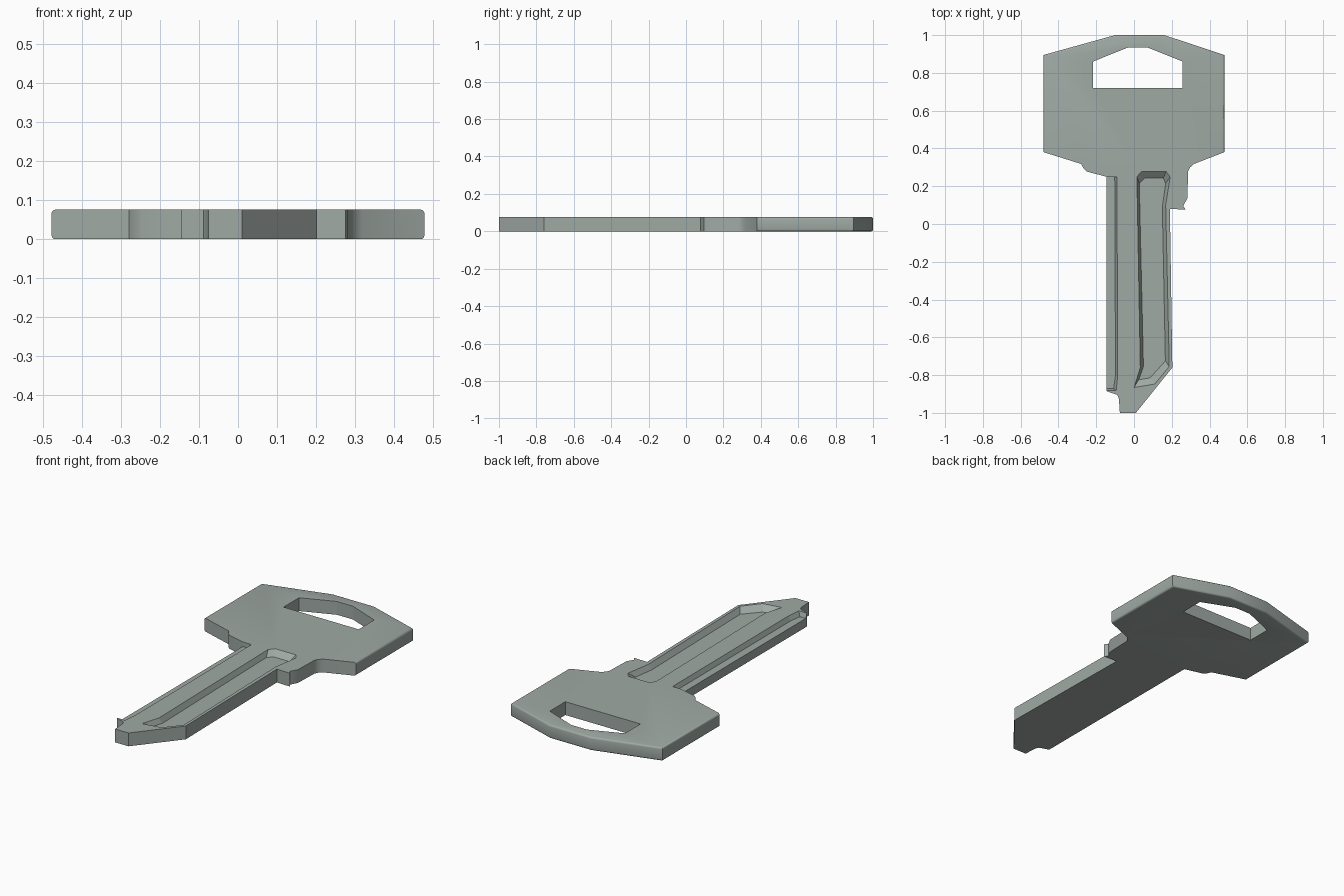
import bpy, bmesh, math

if "Cube" in bpy.data.objects:
    bpy.data.objects.remove(bpy.data.objects["Cube"])

T = 0.076  # key thickness

metal = bpy.data.materials.new("grey green metal")
metal.diffuse_color = (0.35, 0.40, 0.375, 1)
metal.use_nodes = True
metal.node_tree.nodes["Principled BSDF"].inputs["Base Color"].default_value = metal.diffuse_color


def prism(name, top, z0, z1, bottom=None, bevel_above=None):
    """Closed prism; a different bottom outline gives sloped walls."""
    bottom = bottom or top
    bm = bmesh.new()
    lo = [bm.verts.new((x, y, z0)) for x, y in bottom]
    hi = [bm.verts.new((x, y, z1)) for x, y in top]
    n = len(top)
    bm.faces.new(lo)
    bm.faces.new(hi)
    for i in range(n):
        j = (i + 1) % n
        bm.faces.new((lo[i], lo[j], hi[j], hi[i]))
    bmesh.ops.recalc_face_normals(bm, faces=bm.faces)
    if bevel_above is not None:
        rim = [e for e in bm.edges
               if all(v.co.y > bevel_above for v in e.verts)
               and abs(e.verts[0].co.z - e.verts[1].co.z) < 1e-5]
        bmesh.ops.bevel(bm, geom=rim, offset=0.01, segments=3,
                        profile=0.5, affect='EDGES')
    me = bpy.data.meshes.new(name)
    bm.to_mesh(me)
    bm.free()
    me.materials.append(metal)
    ob = bpy.data.objects.new(name, me)
    bpy.context.collection.objects.link(ob)
    return ob


def cut(target, cutter):
    m = target.modifiers.new(cutter.name, 'BOOLEAN')
    m.operation = 'DIFFERENCE'
    m.solver = 'EXACT'
    m.object = cutter
    cutter.hide_render = True
    cutter.hide_set(True)


# Whole key outline: bow, shoulder tab, blade, tip
outline = [
    (-0.10, 1.0), (-0.478, 0.895), (-0.478, 0.38), (-0.28, 0.318),
    (-0.268, 0.295), (-0.248, 0.277), (-0.145, 0.25), (-0.145, -0.885),
    (-0.088, -0.905), (-0.08, -0.925), (-0.075, -1.0), (0.01, -1.0),
    (0.203, -0.76), (0.19, 0.08), (0.275, 0.076), (0.26, 0.095),
    (0.282, 0.135), (0.287, 0.28), (0.297, 0.3), (0.318, 0.318),
    (0.478, 0.38), (0.478, 0.895), (0.16, 1.0)]
key = prism("key_body", outline, 0, T, bevel_above=0.35)

# Smooth only the rounded bow edge
bpy.context.view_layer.objects.active = key
key.select_set(True)
bpy.ops.object.shade_smooth_by_angle(angle=math.radians(32))

# Key ring hole
cut(key, prism("ring_hole_cutter", [
    (-0.217, 0.72), (0.257, 0.72), (0.257, 0.86), (0.07, 0.935),
    (-0.03, 0.935), (-0.217, 0.86)], -0.1, 0.2))

# Main blade groove with sloped walls
cut(key, prism("main_groove_cutter", [
    (0.015, 0.25), (0.04, 0.279), (0.17, 0.279), (0.192, 0.25),
    (0.168, 0.10), (0.187, -0.755), (0.11, -0.848), (0.0, -0.866),
    (0.033, -0.76)], 0.047, T + 0.0005, bottom=[
    (0.028, 0.215), (0.056, 0.243), (0.155, 0.243), (0.168, 0.215),
    (0.15, 0.09), (0.166, -0.725), (0.085, -0.815), (0.025, -0.825),
    (0.05, -0.755)]))

# Step along the left edge of the blade
cut(key, prism("side_step_cutter", [
    (-0.2, 0.25), (-0.09, 0.25), (-0.086, -0.80), (-0.094, -0.882),
    (-0.2, -0.882)], 0.05, T + 0.0005, bottom=[
    (-0.2, 0.25), (-0.102, 0.25), (-0.098, -0.80), (-0.108, -0.872),
    (-0.2, -0.872)]))
